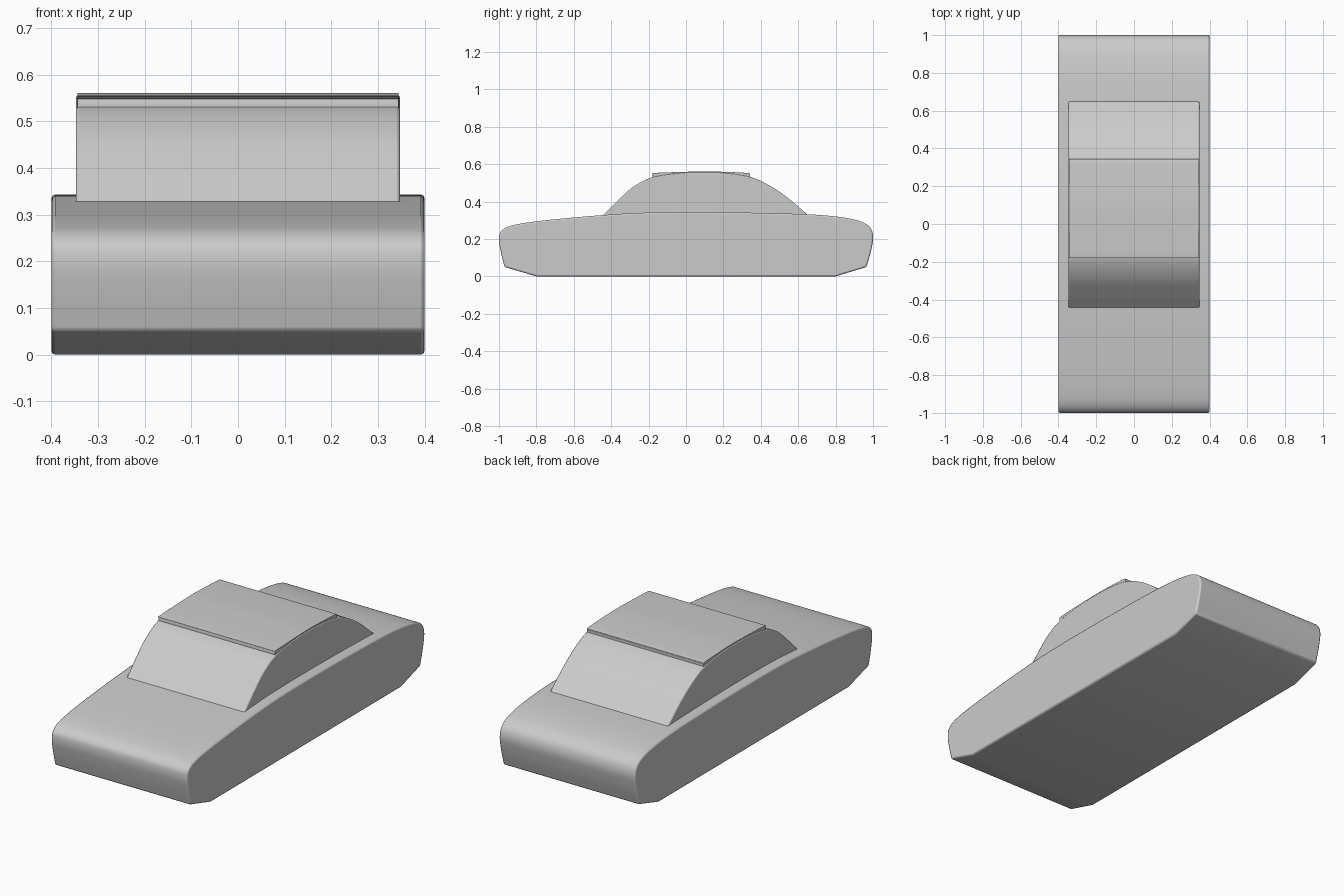
import bpy, bmesh
from mathutils import Vector

if "Cube" in bpy.data.objects:
    bpy.data.objects.remove(bpy.data.objects["Cube"])


def smooth_path(pts, steps=6):
    """Catmull-Rom curve through the given (y, z) points."""
    p = [Vector(q) for q in pts]
    p = [2 * p[0] - p[1]] + p + [2 * p[-1] - p[-2]]
    out = []
    for a, b, c, d in zip(p, p[1:], p[2:], p[3:]):
        for i in range(steps):
            t = i / steps
            out.append(0.5 * (2 * b + (c - a) * t + (2 * a - 5 * b + 4 * c - d) * t ** 2
                              + (3 * b - a - 3 * c + d) * t ** 3))
    return out + [p[-2]]


def extrude_profile(name, profile, half_width, bevel):
    """Side profile extruded across x with softened rims."""
    bm = bmesh.new()
    face = bm.faces.new([bm.verts.new((-half_width, y, z)) for y, z in profile])
    ext = bmesh.ops.extrude_face_region(bm, geom=[face])
    verts = [g for g in ext["geom"] if isinstance(g, bmesh.types.BMVert)]
    bmesh.ops.translate(bm, vec=(2 * half_width, 0, 0), verts=verts)
    bmesh.ops.recalc_face_normals(bm, faces=bm.faces)
    mesh = bpy.data.meshes.new(name)
    bm.to_mesh(mesh)
    bm.free()
    obj = bpy.data.objects.new(name, mesh)
    bpy.context.collection.objects.link(obj)
    mod = obj.modifiers.new("soft_edges", "BEVEL")
    mod.width = bevel
    mod.segments = 2
    mod.limit_method = 'ANGLE'
    mod.angle_limit = 0.9
    bpy.ops.object.select_all(action='DESELECT')
    obj.select_set(True)
    bpy.context.view_layer.objects.active = obj
    bpy.ops.object.shade_smooth_by_angle(angle=0.6)
    return obj


# Lower body: flat floor, chamfered ends, gently arched bonnet and boot
body_top = [(-0.97, 0.05), (-0.99, 0.13), (-1.0, 0.20), (-0.985, 0.245), (-0.92, 0.275),
            (-0.75, 0.30), (-0.44, 0.328), (-0.2, 0.341), (0.1, 0.343), (0.4, 0.339),
            (0.7, 0.329), (0.88, 0.308), (0.97, 0.275), (1.0, 0.22),
            (0.99, 0.14), (0.965, 0.05)]
extrude_profile("body", smooth_path(body_top) + [(0.8, 0), (-0.8, 0)], 0.40, 0.008)

# Cabin: curved windscreen, roof line and rear window
cabin_top = [(-0.445, 0.325), (-0.36, 0.41), (-0.28, 0.48), (-0.18, 0.53), (-0.03, 0.553),
             (0.1, 0.557), (0.22, 0.552), (0.35, 0.53), (0.46, 0.478), (0.55, 0.415),
             (0.65, 0.33)]
extrude_profile("cabin", smooth_path(cabin_top) + [(0.65, 0.30), (-0.445, 0.30)], 0.347, 0.006)

# Roof panel: thin slab standing proud at the front and rear of the roof line
roof_top = [(-0.178, 0.547), (-0.165, 0.553), (0.0, 0.559), (0.1, 0.561), (0.2, 0.559),
            (0.325, 0.553), (0.343, 0.546)]
extrude_profile("roof_panel", smooth_path(roof_top) + [(0.343, 0.528), (-0.178, 0.528)],
                0.344, 0.004)
